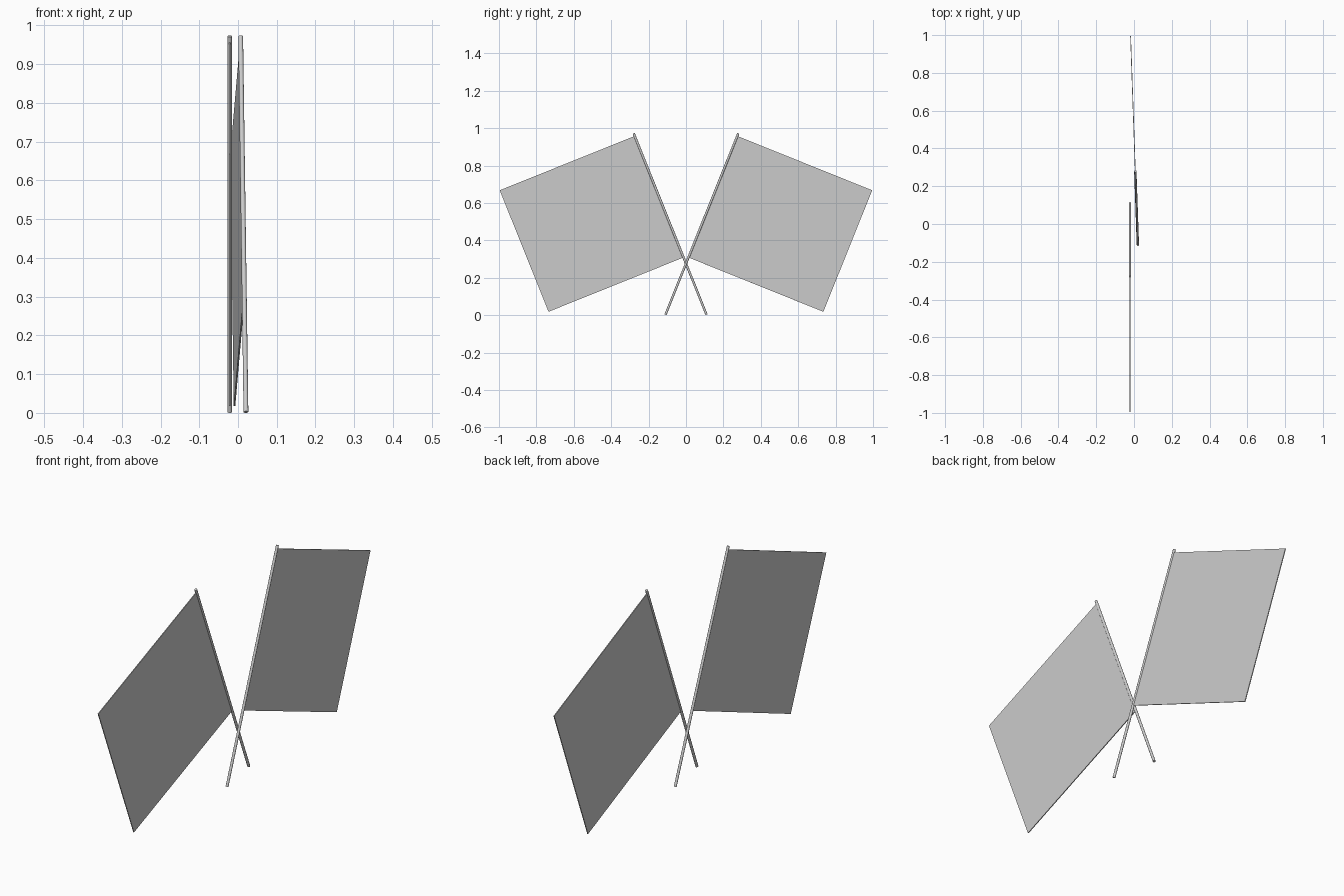
import bpy
import bmesh
from math import radians
from mathutils import Matrix, Vector

cube = bpy.data.objects.get("Cube")
if cube:
    bpy.data.objects.remove(cube, do_unlink=True)

GREY = (0.6, 0.6, 0.6, 1.0)
grey = bpy.data.materials.new("light grey")
grey.use_nodes = True
grey.diffuse_color = GREY
grey.node_tree.nodes["Principled BSDF"].inputs["Base Color"].default_value = GREY

POLE_LENGTH, POLE_RADIUS = 1.045, 0.0062
FLAG_BOTTOM, FLAG_TOP, FLAG_WIDTH, FLAG_THICKNESS = 0.33, 1.03, 0.778, 0.004
LEAN = radians(21.9)


def add_object(name, bm, placement):
    mesh = bpy.data.meshes.new(name)
    bm.to_mesh(mesh)
    bm.free()
    mesh.transform(placement)
    mesh.materials.append(grey)
    obj = bpy.data.objects.new(name, mesh)
    bpy.context.collection.objects.link(obj)
    return obj


def add_flag(side, foot, yaw):
    # Upright flag in local space, then leaned, turned and set on its foot
    placement = (Matrix.Translation(foot) @ Matrix.Rotation(yaw, 4, "Z")
                 @ Matrix.Rotation(LEAN, 4, "X"))

    # Round pole with flat ends
    bm = bmesh.new()
    bmesh.ops.create_cone(bm, cap_ends=True, segments=16, radius1=POLE_RADIUS,
                          radius2=POLE_RADIUS, depth=POLE_LENGTH,
                          matrix=Matrix.Translation((0, 0, POLE_LENGTH / 2)))
    pole = add_object(side + "_pole", bm, placement)
    bpy.ops.object.select_all(action="DESELECT")
    pole.select_set(True)
    bpy.context.view_layer.objects.active = pole
    bpy.ops.object.shade_smooth_by_angle(angle=radians(40))

    # Thin flat cloth, attached along the pole
    bm = bmesh.new()
    height = FLAG_TOP - FLAG_BOTTOM
    centre = Vector((0, -FLAG_WIDTH / 2, FLAG_BOTTOM + height / 2))
    size = Matrix.Diagonal((FLAG_THICKNESS, FLAG_WIDTH, height, 1))
    bmesh.ops.create_cube(bm, size=1, matrix=Matrix.Translation(centre) @ size)
    add_object(side + "_cloth", bm, placement)


# Two crossed flags; the rear one is turned slightly
add_flag("front", (-0.0215, 0.11, 0.0023), 0)
add_flag("rear", (0.0205, -0.11, 0.0023), radians(182))
